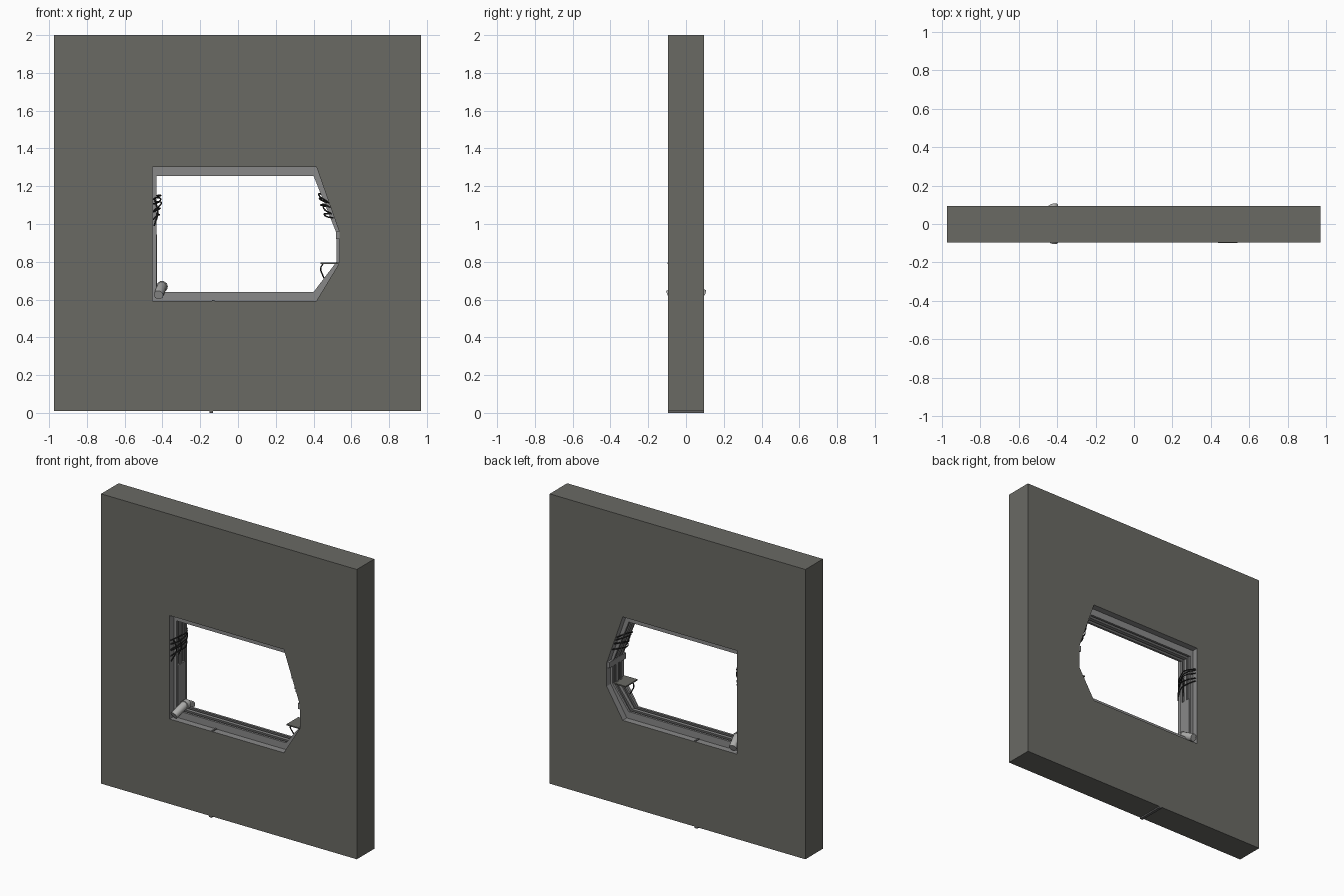
import bpy, bmesh, math, random
from mathutils import Vector

if "Cube" in bpy.data.objects:
    bpy.data.objects.remove(bpy.data.objects["Cube"])

random.seed(4)


def material(name, rgb):
    m = bpy.data.materials.new(name)
    m.diffuse_color = (*rgb, 1)
    m.use_nodes = True
    m.node_tree.nodes["Principled BSDF"].inputs["Base Color"].default_value = m.diffuse_color
    return m


WALL = material("wall_grey", (0.142, 0.142, 0.127))
LINING = material("lining_grey", (0.25, 0.25, 0.25))
RIB = material("rib_dark_grey", (0.12, 0.12, 0.12))
PIPE = material("pipe_light_grey", (0.42, 0.42, 0.41))
WIRE = material("wire_black", (0.025, 0.025, 0.025))

# matching six-point loops in x, z: slab edge, opening edge, narrowed opening
SLAB = [(-.973, .01), (.97, .01), (.97, .794), (.97, .955), (.97, 2), (-.973, 2)]
OPENING = [(-.452, .593), (.415, .593), (.537, .794), (.537, .955), (.415, 1.303), (-.452, 1.303)]
INNER = [(-.432, .64), (.400, .64), (.522, .80), (.522, .95), (.400, 1.255), (-.432, 1.255)]


def add(name, bm, mats):
    bmesh.ops.recalc_face_normals(bm, faces=bm.faces)
    me = bpy.data.meshes.new(name)
    bm.to_mesh(me)
    bm.free()
    ob = bpy.data.objects.new(name, me)
    bpy.context.collection.objects.link(ob)
    for m in mats:
        me.materials.append(m)
    return ob


def loft(name, rings, mats, rule=lambda i: 0):
    """Bridge six-point loops; rings are (y, loop)."""
    bm = bmesh.new()
    rows = [[bm.verts.new((x, y, z)) for x, z in loop] for y, loop in rings]
    for i in range(len(rows) - 1):
        for k in range(6):
            n = (k + 1) % 6
            f = bm.faces.new((rows[i][k], rows[i][n], rows[i + 1][n], rows[i + 1][k]))
            f.material_index = rule(i)
    return add(name, bm, mats)


def box(name, lo, hi, mat):
    bm = bmesh.new()
    bmesh.ops.create_cube(bm, size=1)
    for v in bm.verts:
        v.co = Vector([l + (c + .5) * (h - l) for c, l, h in zip(v.co, lo, hi)])
    return add(name, bm, [mat])


def tube(name, points, radius, mat, smooth=True):
    cu = bpy.data.curves.new(name, 'CURVE')
    cu.dimensions = '3D'
    cu.bevel_depth = radius
    cu.bevel_resolution = 1 if radius < .01 else 3
    cu.resolution_u = 4
    cu.use_fill_caps = True
    if smooth:
        sp = cu.splines.new('BEZIER')
        sp.bezier_points.add(len(points) - 1)
        for bp, p in zip(sp.bezier_points, points):
            bp.co = p
            bp.handle_left_type = bp.handle_right_type = 'AUTO'
    else:
        sp = cu.splines.new('POLY')
        sp.points.add(len(points) - 1)
        for pt, p in zip(sp.points, points):
            pt.co = (*p, 1)
    cu.materials.append(mat)
    ob = bpy.data.objects.new(name, cu)
    bpy.context.collection.objects.link(ob)


# wall slab with the six-sided opening left free
loft("wall_slab", [(-.096, OPENING), (-.096, SLAB), (.094, SLAB), (.094, OPENING)], [WALL])


# opening lining: plain reveal, then a raised frame with two grooves
def between(t):
    return [(a + (c - a) * t, b + (d - b) * t) for (a, b), (c, d) in zip(OPENING, INNER)]


PROFILE = [(-.096, 0), (-.05, 0), (-.05, 1), (-.035, 1), (-.035, .5), (-.012, .5), (-.012, 1),
           (.012, 1), (.012, .5), (.035, .5), (.035, 1), (.05, 1), (.05, 0), (.094, 0)]
loft("opening_lining", [(y, between(t)) for y, t in PROFILE], [LINING, RIB],
     lambda i: 1 if 3 <= i <= 9 and i != 6 else 0)

# bent pipe in the lower left corner
tube("corner_pipe", [(-.421, -.092, .624), (-.402, -.01, .668), (-.402, .02, .668), (-.421, .094, .627)],
     .026, PIPE, False)
tube("pipe_collar", [(-.402, -.012, .668), (-.402, .022, .668)], .031, PIPE, False)

# thin panel low on the left side
box("left_panel", (-.45, -.04, .64), (-.429, .04, .945), LINING)

# bracket block and shelf on the right side
box("right_block", (.52, -.09, .92), (.545, .088, .96), LINING)
box("shelf", (.437, -.098, .788), (.537, .03, .796), WALL)
tube("shelf_cable", [(.45, -.06, .79), (.438, -.06, .765), (.448, -.05, .73), (.462, -.04, .70)], .004, WIRE)

# seam strips on the sill and under the slab
box("sill_seam", (-.137, -.094, .585), (-.125, .092, .597), RIB)
box("base_seam", (-.152, -.096, 0), (-.132, .094, .012), RIB)

# loose wires bundled across both sides of the opening
for i in range(5):
    z = 1.05 + .023 * i
    j = [random.uniform(-.012, .012) for _ in range(6)]
    tube(f"left_wire_{i}", [(-.448, -.09, z - .02 + j[0]), (-.42 + j[1] * .4, -.04, z + j[2]),
                            (-.412 + j[3] * .6, .02, z + .01 + j[4]), (-.446, .085, z + .015 + j[5])], .004, WIRE)
    xr = .537 - (z - .955) * .35
    tube(f"right_wire_{i}", [(xr, -.088, z - .015 + j[5]), (xr - .035, -.035, z + j[4]),
                             (xr - .045 + j[2] * .6, .02, z + .01 + j[0]), (xr - .002, .085, z + .012 + j[1])], .004, WIRE)
for i in range(2):
    y = -.07 + .05 * i
    tube(f"hanging_wire_{i}", [(-.44, y, 1.13), (-.425, y + .01, 1.06), (-.444, y - .02, .99)], .004, WIRE)
